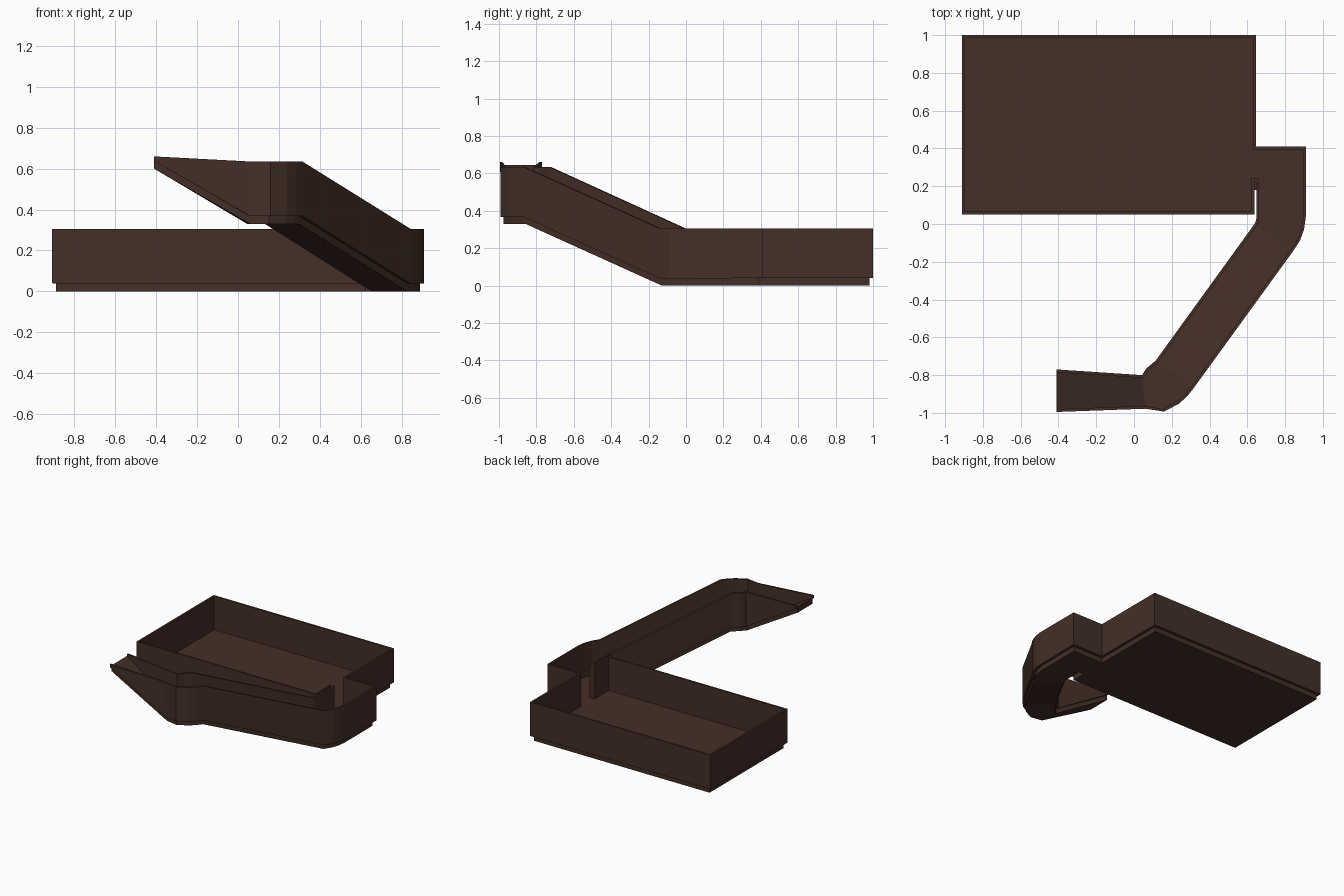
import bpy, bmesh
from mathutils import Vector

if "Cube" in bpy.data.objects:
    bpy.data.objects.remove(bpy.data.objects["Cube"])

mat = bpy.data.materials.new("dark_brown")
mat.diffuse_color = (0.058, 0.028, 0.020, 1)
mat.use_nodes = True
mat.node_tree.nodes["Principled BSDF"].inputs["Base Color"].default_value = mat.diffuse_color

H, B, T, INSET = 0.305, 0.04, 0.015, 0.02   # wall top, base height, wall thickness, base inset


def finish(name, bm):
    bmesh.ops.recalc_face_normals(bm, faces=bm.faces)
    me = bpy.data.meshes.new(name)
    bm.to_mesh(me)
    bm.free()
    me.materials.append(mat)
    ob = bpy.data.objects.new(name, me)
    bpy.context.collection.objects.link(ob)
    return ob


def box(name, x0, x1, y0, y1, z0, z1):
    bm = bmesh.new()
    bmesh.ops.create_cube(bm, size=1)
    for v in bm.verts:
        v.co = Vector((x0 + (v.co.x + .5) * (x1 - x0),
                       y0 + (v.co.y + .5) * (y1 - y0),
                       z0 + (v.co.z + .5) * (z1 - z0)))
    return finish(name, bm)


# Tray floor: inset base plus thin floor plate reaching the walls
box("tray_base", -0.89, 0.625, 0.07, 0.98, 0, B)
box("tray_floor", -0.905, 0.632, 0.055, 0.995, B - 0.0005, B + 0.004)

# Tray walls
box("tray_left_wall", -0.91, -0.91 + T, 0.05, 1.0, B, H)
box("tray_back_wall", -0.91 + T, 0.645, 1.0 - T, 1.0, B, H)
box("tray_front_wall", -0.91 + T, 0.637, 0.05, 0.05 + T, B, H)
box("tray_right_wall", 0.63, 0.645, 0.395, 1.0 - T, B, H)

# Divider beside the channel and its end cap
box("divider_wall", 0.622, 0.637, 0.05 + T, 0.24, B, H)
box("divider_cap", 0.637, 0.650, 0.225, 0.24, B, H)

# Landing that joins the tray to the channel
box("landing_base", 0.622, 0.89, 0.18, 0.39, 0, B)
box("landing_floor", 0.630, 0.905, 0.18, 0.405, B - 0.0005, B + 0.004)
box("landing_back_wall", 0.645, 0.91, 0.41 - T, 0.41, B, H)
box("landing_right_wall", 0.91 - T, 0.91, 0.24, 0.41 - T, B, H)

# Channel: trough section lofted between left and right edge points
stations = [  # left x, y, right x, y, bottom z, top z
    (0.648, 0.24, 0.91, 0.24, 0, H),
    (0.648, 0.03, 0.91, 0.04, 0, H),
    (0.646, 0.02, 0.90, -0.03, 0, H),
    (0.643, 0.009, 0.88, -0.085, 0, H),
    (0.638, 0.0, 0.845, -0.14, 0, H),
    (0.115, -0.723, 0.315, -0.87, 0.33, 0.635),
    (0.085, -0.748, 0.285, -0.908, 0.33, 0.635),
    (0.065, -0.765, 0.24, -0.95, 0.33, 0.635),
    (0.050, -0.788, 0.16, -0.993, 0.33, 0.635),
    (0.043, -0.800, 0.06, -0.978, 0.33, 0.635),
    (-0.41, -0.770, -0.41, -0.995, 0.60, 0.66),
]
bm = bmesh.new()
rings = []
for lx, ly, rx, ry, z0, z1 in stations:
    L, R = Vector((lx, ly, 0)), Vector((rx, ry, 0))
    w = (R - L).length
    u = (R - L) / w
    zb, zf = z0 + B - 0.002, z0 + B + 0.004
    half = [(0, z1), (0, zb), (INSET, zb), (INSET, z0)]
    prof = half + [(w - a, z) for a, z in reversed(half)]
    prof += [(w - T, z1), (w - T, zf), (T, zf), (T, z1)]
    rings.append([bm.verts.new(L + u * a + Vector((0, 0, z))) for a, z in prof])
for a, b in zip(rings, rings[1:]):
    n = len(a)
    for i in range(n):
        j = (i + 1) % n
        bm.faces.new((a[i], a[j], b[j], b[i]))
bm.faces.new(rings[0])
bm.faces.new(rings[-1])
finish("rising_channel", bm)
